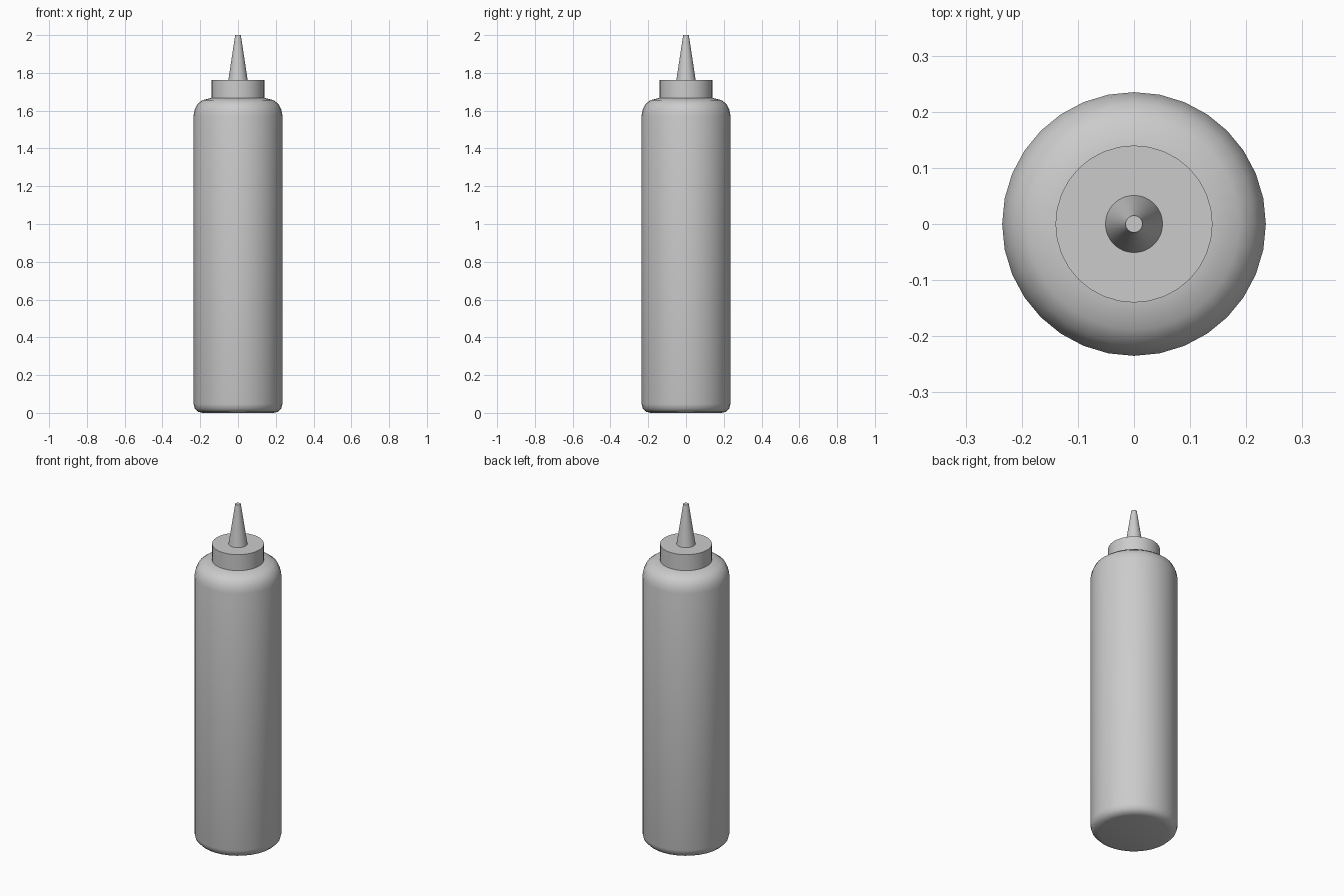
import bpy, bmesh, math

if "Cube" in bpy.data.objects:
    bpy.data.objects.remove(bpy.data.objects["Cube"])

SIDES = 32


def lathe(name, profile, angle=35):
    """Revolve (radius, z) points around z and close both ends with flat caps."""
    bm = bmesh.new()
    rings = []
    for r, z in profile:
        rings.append([bm.verts.new((r * math.cos(2 * math.pi * i / SIDES),
                                    r * math.sin(2 * math.pi * i / SIDES), z))
                      for i in range(SIDES)])
    for a, b in zip(rings, rings[1:]):
        for i in range(SIDES):
            j = (i + 1) % SIDES
            bm.faces.new((a[i], a[j], b[j], b[i]))
    bm.faces.new(rings[0][::-1])
    bm.faces.new(rings[-1])
    mesh = bpy.data.meshes.new(name)
    bm.to_mesh(mesh)
    bm.free()
    obj = bpy.data.objects.new(name, mesh)
    bpy.context.collection.objects.link(obj)
    bpy.ops.object.select_all(action='DESELECT')
    obj.select_set(True)
    bpy.context.view_layer.objects.active = obj
    bpy.ops.object.shade_smooth_by_angle(angle=math.radians(angle))
    return obj


# Bottle body: rounded foot, straight wall, rounded shoulder, short neck under the cap
lathe("bottle_body", [
    (0.188, 0.0), (0.212, 0.006), (0.229, 0.023), (0.235, 0.047),
    (0.235, 1.575), (0.229, 1.606), (0.215, 1.635), (0.188, 1.656),
    (0.138, 1.668)], 50)

# Screw cap
lathe("cap", [(0.14, 1.668), (0.14, 1.763)])

# Tapered nozzle
lathe("nozzle", [(0.051, 1.763), (0.015, 2.0)])
